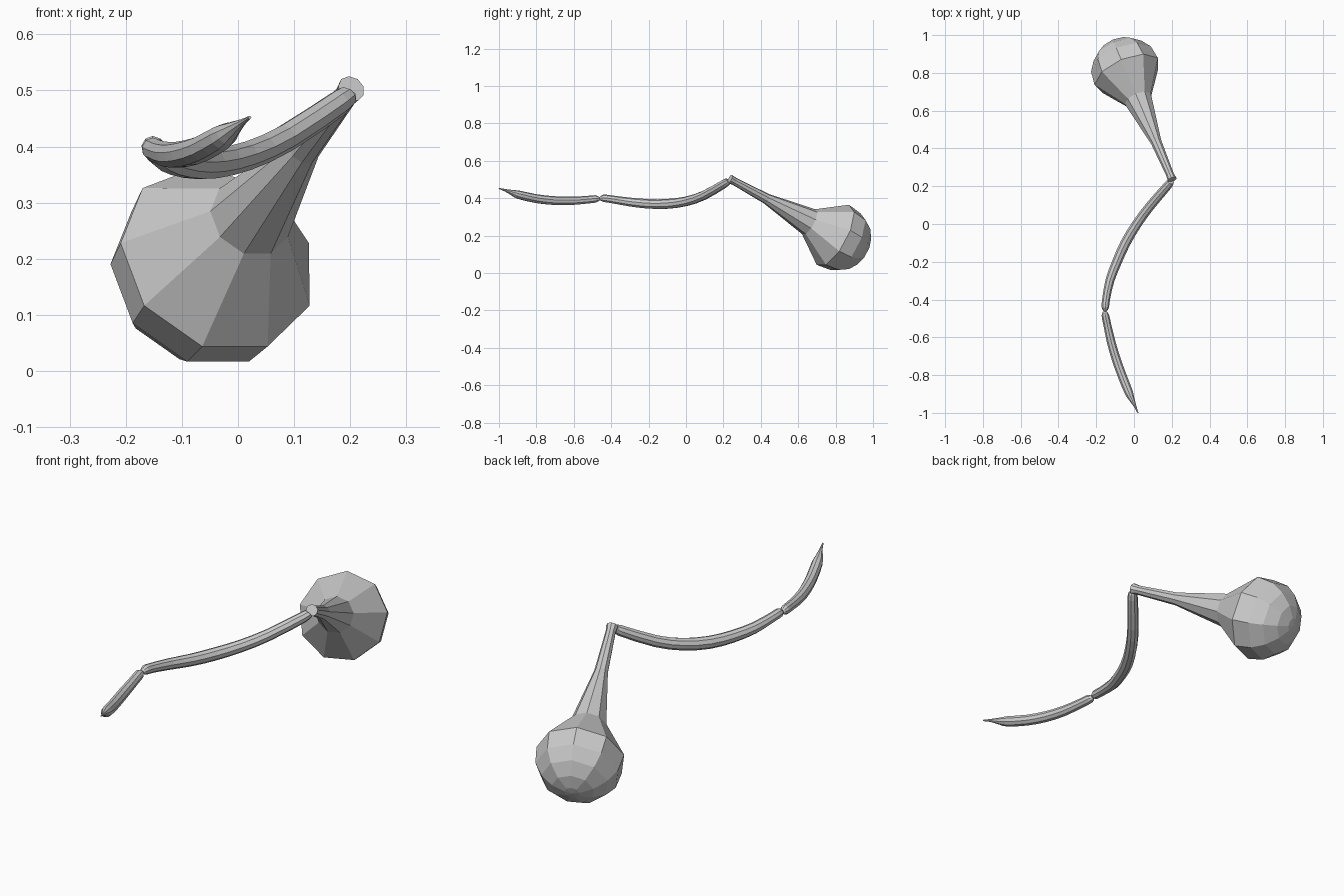
import bpy, bmesh, math
from mathutils import Vector

if "Cube" in bpy.data.objects:
    bpy.data.objects.remove(bpy.data.objects["Cube"])

SIDES = 9


def smooth_path(pts, steps):
    """Catmull-Rom through (x, y, z, radius) points."""
    pts = [Vector(p) for p in pts]
    out = []
    for i in range(len(pts) - 1):
        a, b, c, d = pts[max(i - 1, 0)], pts[i], pts[i + 1], pts[min(i + 2, len(pts) - 1)]
        for s in range(steps):
            t = s / steps
            out.append(0.5 * (2 * b + (c - a) * t + (2 * a - 5 * b + 4 * c - d) * t * t
                              + (3 * b - a - 3 * c + d) * t ** 3))
    return out + [pts[-1]]


def loft(name, path):
    """Skin nine-sided rings placed along a path of (x, y, z, radius)."""
    bm = bmesh.new()
    centres = [Vector(p[:3]) for p in path]
    rings = []
    for i, c in enumerate(centres):
        tan = (centres[min(i + 1, len(path) - 1)] - centres[max(i - 1, 0)]).normalized()
        side = tan.cross(Vector((0, 0, 1))).normalized()
        up = side.cross(tan)
        ring = []
        for k in range(SIDES):
            a = 2 * math.pi * k / SIDES
            ring.append(bm.verts.new(c + path[i][3] * (up * math.cos(a) + side * math.sin(a))))
        rings.append(ring)
    for r0, r1 in zip(rings, rings[1:]):
        for k in range(SIDES):
            n = (k + 1) % SIDES
            bm.faces.new((r0[k], r0[n], r1[n], r1[k]))
    # End caps fan to a central point
    for ring, c in ((rings[0], centres[0]), (rings[-1], centres[-1])):
        v = bm.verts.new(c)
        for k in range(SIDES):
            bm.faces.new((ring[k], ring[(k + 1) % SIDES], v))
    bmesh.ops.recalc_face_normals(bm, faces=bm.faces)
    me = bpy.data.meshes.new(name)
    bm.to_mesh(me)
    bm.free()
    ob = bpy.data.objects.new(name, me)
    bpy.context.collection.objects.link(ob)
    return ob


# Bulb-shaped upper segment: straight axis with a neck and a domed end
start = Vector((0.202, 0.235, 0.503))
axis = Vector((-0.35, 0.824, -0.447)).normalized()
profile = [(0, 0.025), (0.03, 0.021), (0.24, 0.029), (0.515, 0.076), (0.68, 0.185)]
for deg in (22, 42, 62, 80, 89):
    a = math.radians(deg)
    profile.append((0.69 + 0.188 * math.sin(a), 0.188 * math.cos(a)))
loft("bulb_segment", [(*(start + axis * t), r) for t, r in profile])

# Curved middle segment
loft("middle_segment", smooth_path([
    (0.195, 0.225, 0.492, 0.017), (0.18, 0.205, 0.478, 0.023), (0.085, 0.095, 0.415, 0.025),
    (0.015, 0.0, 0.383, 0.026), (-0.045, -0.1, 0.369, 0.027), (-0.09, -0.2, 0.369, 0.026),
    (-0.128, -0.3, 0.379, 0.024), (-0.148, -0.4, 0.394, 0.021),
    (-0.152, -0.442, 0.399, 0.02), (-0.153, -0.463, 0.397, 0.007)], 2))

# Curved end segment tapering to a claw point
loft("tip_segment", smooth_path([
    (-0.154, -0.46, 0.396, 0.007), (-0.152, -0.482, 0.396, 0.02), (-0.142, -0.53, 0.391, 0.021),
    (-0.122, -0.62, 0.385, 0.023), (-0.096, -0.71, 0.387, 0.024), (-0.064, -0.80, 0.397, 0.024),
    (-0.028, -0.89, 0.417, 0.023), (-0.013, -0.925, 0.428, 0.016),
    (0.006, -0.965, 0.442, 0.007), (0.021, -1.0, 0.452, 0.003)], 2))
